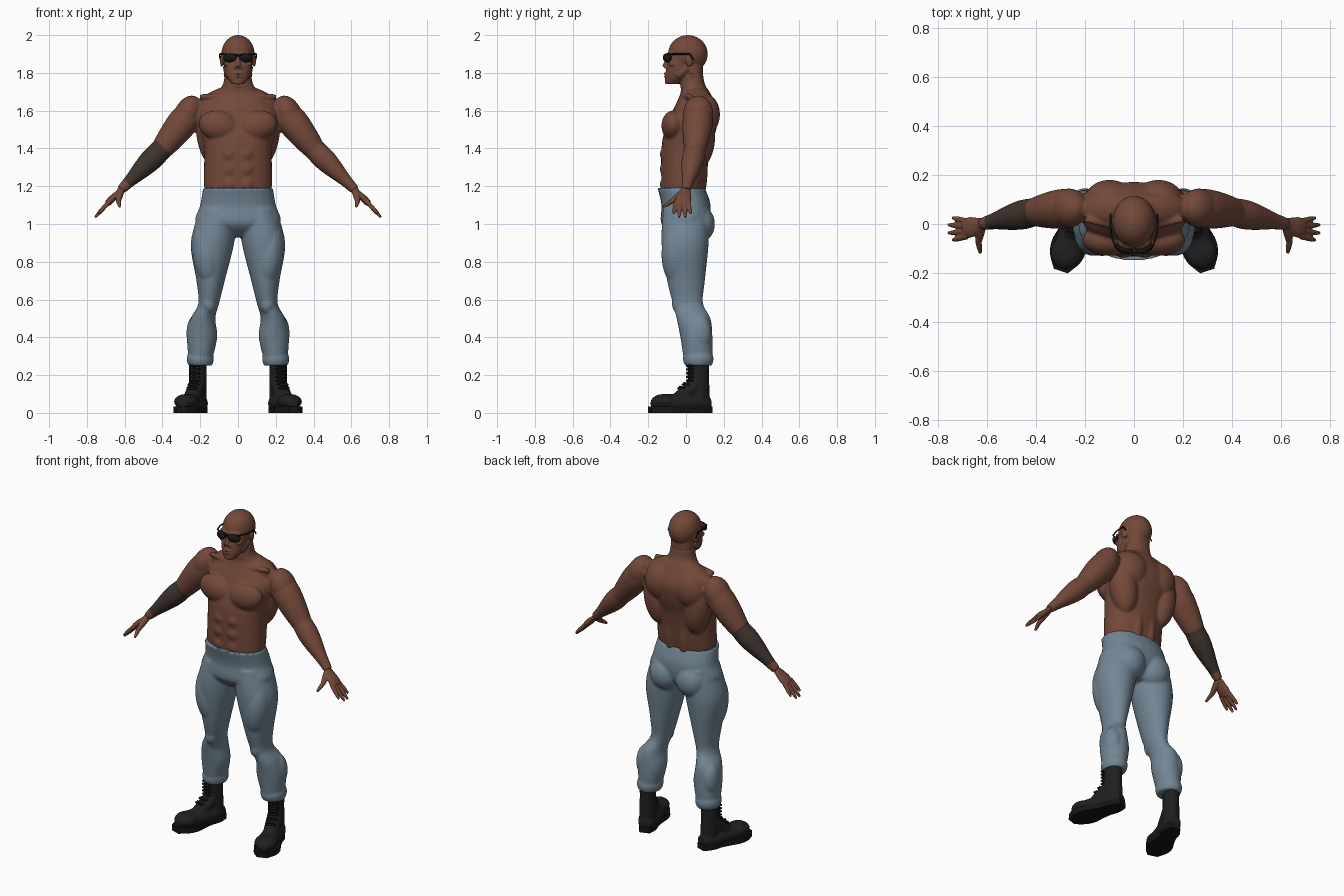
import bpy, bmesh
from math import sin, cos, tau, radians
from mathutils import Vector, Matrix, Euler

cube = bpy.data.objects.get("Cube")
if cube:
    bpy.data.objects.remove(cube, do_unlink=True)


def material(name, red, green, blue):
    mat = bpy.data.materials.new(name)
    mat.use_nodes = True
    colour = (red, green, blue, 1)
    mat.diffuse_color = colour
    shader = mat.node_tree.nodes["Principled BSDF"]
    shader.inputs["Base Color"].default_value = colour
    shader.inputs["Roughness"].default_value = 0.7
    return mat


SKIN = material("brown skin", .17, .066, .04)
INK = material("tattoo ink", .05, .034, .026)
DENIM = material("blue grey denim", .17, .24, .3)
LEATHER = material("black leather", .014, .014, .014)
RUBBER = material("black rubber", .008, .008, .008)
TONGUE = material("brown boot tongue", .15, .06, .03)
GLASS = material("dark glass", .009, .009, .01)
UP = Vector((0, 0, 1))
BACK = Vector((0, 1, 0))


def spline(rings, steps=5):
    """Smooth curve through the ring values."""
    last = len(rings) - 1
    curve = []
    for i in range(last):
        before, start, end, after = (Vector(rings[min(max(i + k, 0), last)]) for k in (-1, 0, 1, 2))
        leave, arrive = (end - before) / 2, (after - start) / 2
        for step in range(steps):
            t = step / steps
            bend = (end - start) * 3 - leave * 2 - arrive
            twist = (start - end) * 2 + leave + arrive
            curve.append(start + (leave + (bend + twist * t) * t) * t)
    return curve + [Vector(rings[last])]


def loft(bm, rings, axis, power=1, sides=28):
    """Skin over rings of (x, y, z, depth radius, width radius), square to the axis."""
    axis = axis.normalized()
    ref = UP if abs(axis.y) > .99 else BACK
    deep = (ref - axis * axis.dot(ref)).normalized()
    wide = axis.cross(deep)

    def shaped(k):
        return abs(k) ** power * (1 if k > 0 else -1)

    loops = []
    for ring in spline(rings):
        loop = []
        for i in range(sides):
            angle = tau * i / sides
            offset = deep * ring[3] * shaped(cos(angle)) + wide * ring[4] * shaped(sin(angle))
            loop.append(bm.verts.new(ring.xyz + offset))
        loops.append(loop)
    for low, high in zip(loops, loops[1:]):
        for i in range(sides):
            bm.faces.new((low[i - 1], low[i], high[i], high[i - 1]))
    bm.faces.new(loops[0][::-1])
    bm.faces.new(loops[-1])


def upright(bm, rings, power=.9):
    """Level sections given as (height, front, back, outer side[, inner side])."""
    sections = []
    for z, front, back, outer, *rest in rings:
        inner = rest[0] if rest else -outer
        sections.append(((outer + inner) / 2, (front + back) / 2, z, (back - front) / 2, (outer - inner) / 2))
    loft(bm, sections, UP, power)


def limb(bm, start, end, radii, deep=1, wide=1, power=1):
    """Straight limb whose radii are spaced evenly from start to end."""
    start, end = Vector(start), Vector(end)
    gaps = len(radii) - 1
    loft(bm, [(*start.lerp(end, i / gaps), r * deep, r * wide) for i, r in enumerate(radii)], end - start, power)


def bulge(bm, centre, radii, lean=0, turn=0):
    rotation = Euler((0, radians(lean), radians(turn))).to_matrix().to_4x4()
    matrix = Matrix.Translation(centre) @ rotation @ Matrix.Diagonal((*radii, 1))
    bmesh.ops.create_uvsphere(bm, u_segments=28, v_segments=18, radius=1, matrix=matrix)


def finish(bm, name, materials, voxel=0, smooth=0, mirror=True):
    """Mirror, fuse and soften the parts, then bake the result."""
    bmesh.ops.recalc_face_normals(bm, faces=bm.faces)
    mesh = bpy.data.meshes.new(name)
    bm.to_mesh(mesh)
    bm.free()
    part = bpy.data.objects.new(name, mesh)
    bpy.context.collection.objects.link(part)
    if mirror:
        part.modifiers.new("mirror", "MIRROR").use_mirror_merge = False
    if voxel:
        fuse = part.modifiers.new("fuse", "REMESH")
        fuse.mode = "VOXEL"
        fuse.voxel_size = voxel
        part.modifiers.new("soften", "SMOOTH").iterations = smooth
    evaluated = part.evaluated_get(bpy.context.evaluated_depsgraph_get())
    baked = bpy.data.meshes.new_from_object(evaluated)
    part.modifiers.clear()
    part.data = baked
    baked.materials.clear()
    for mat in materials:
        baked.materials.append(mat)
    baked.shade_smooth()
    if not voxel:
        baked.set_sharp_from_angle(angle=radians(40))
    return part


# Torso and arms
SHOULDER, ELBOW, WRIST = Vector((.22, .07, 1.63)), Vector((.4, .05, 1.4)), Vector((.62, 0, 1.18))
bm = bmesh.new()
upright(bm, [(1.14, -.12, .08, .16), (1.2, -.13, .1, .18), (1.4, -.13, .13, .18), (1.5, -.11, .16, .2),
             (1.6, -.07, .17, .21), (1.69, -.03, .13, .12), (1.74, -.03, .1, .08), (1.8, -.03, .09, .07)])
bulge(bm, (.1, -.066, 1.52), (.11, .064, .08), lean=-12)     # chest
bulge(bm, (.1, .06, 1.67), (.13, .065, .045), lean=22)       # trapezius
bulge(bm, (.14, .075, 1.47), (.08, .08, .17), lean=8)        # lats
bulge(bm, (.1, .1, 1.58), (.1, .08, .11))                    # shoulder blade
bulge(bm, (.045, .07, 1.29), (.04, .045, .17))               # lower back
bulge(bm, (.265, .065, 1.585), (.07, .08, .1), lean=-25)     # deltoid
for row in range(3):
    bulge(bm, (.043, -.108, 1.21 + row * .08), (.042, .03, .042))   # abdomen
limb(bm, (.06, .03, 1.8), (.02, -.02, 1.68), (.02, .012))    # neck tendon
limb(bm, (.02, -.02, 1.675), (.2, .02, 1.675), (.016, .014)) # collar bone
limb(bm, SHOULDER, ELBOW, (.06, .08, .075, .06))
limb(bm, ELBOW, WRIST, (.057, .06, .05, .035, .025))
body = finish(bm, "torso_and_arms", [SKIN, INK], voxel=.0065, smooth=8)

# Tattooed right forearm
forearm = WRIST - ELBOW
for face in body.data.polygons:
    place = face.center * Vector((1, 1, 1))
    if place.x < -ELBOW.x * .9:
        place.x = -place.x
        face.material_index = int(0 < (place - ELBOW).dot(forearm) / forearm.length_squared < .85)

# Hands
bm = bmesh.new()
limb(bm, WRIST, (.69, -.02, 1.11), (.026, .034, .042, .038), wide=.45)
for spread in (-1.5, -.5, .5, 1.5):
    knuckle = Vector((.68, -.02 + spread * .02, 1.12))
    reach = Vector((.08, spread * .014, -.088)) * (1 - spread ** 2 / 9)
    limb(bm, knuckle, knuckle + reach, (.013, .012, .011, .006))
limb(bm, WRIST, (.634, -.075, 1.12), (.02, .018, .013))
limb(bm, (.634, -.07, 1.125), (.626, -.12, 1.09), (.013, .011, .006))
finish(bm, "hands", [SKIN], voxel=.004, smooth=3)

# Head
bm = bmesh.new()
bulge(bm, (0, .01, 1.9), (.088, .105, .1))
upright(bm, [(1.74, -.11, -.04, .03), (1.78, -.11, .01, .06), (1.85, -.1, .04, .075), (1.94, -.08, .08, .075)])
upright(bm, [(1.72, -.03, .09, .07), (1.85, -.03, .09, .07)])
limb(bm, (.05, .01, 1.83), (.045, -.045, 1.785), (.03, .025))   # jaw
limb(bm, (0, -.093, 1.885), (0, -.113, 1.83), (.009, .014))     # nose
bulge(bm, (.013, -.102, 1.828), (.011, .012, .009))             # nostril
for lip in (1.796, 1.781):
    bulge(bm, (0, -.102, lip), (.026, .015, .007))
bulge(bm, (.034, -.084, 1.9), (.036, .016, .011), turn=20)      # brow
bulge(bm, (.05, -.066, 1.847), (.024, .026, .018), turn=25)     # cheek bone
bulge(bm, (.085, .018, 1.865), (.01, .02, .032), turn=15)       # ear
finish(bm, "head", [SKIN], voxel=.004, smooth=3)

# Sunglasses
bm = bmesh.new()
bulge(bm, (.043, -.1, 1.88), (.037, .02, .024), lean=6, turn=22)
frame = [(-.01, -.116, 1.89), (.01, -.116, 1.895), (.077, -.092, 1.9), (.094, -.04, 1.9), (.096, .02, 1.9),
         (.095, .04, 1.87)]
for start, end in zip(frame, frame[1:]):
    limb(bm, start, end, (.004, .004))
finish(bm, "sunglasses", [GLASS])

# Trousers
bm = bmesh.new()
upright(bm, [(.27, -.01, .14, .26, .14), (.4, -.03, .14, .27, .11), (.5, -.05, .13, .25, .12),
             (.58, -.07, .09, .21, .1), (.7, -.1, .1, .22, .07), (.9, -.13, .12, .25, .02),
             (1.08, -.12, .12, .2, 0)], power=1)
upright(bm, [(.93, -.06, .06, .06), (1, -.13, .12, .22), (1.1, -.13, .13, .2), (1.19, -.15, .1, .185)])
bulge(bm, (.09, .066, 1), (.095, .087, .1))                  # seat
bulge(bm, (.165, -.045, .84), (.075, .085, .17), lean=6)     # thigh
bulge(bm, (.155, -.035, .58), (.04, .04, .055))              # knee
bulge(bm, (.225, .075, .42), (.048, .06, .1))                # calf
limb(bm, (.2, .065, .25), (.2, .065, .32), (.07, .08, .08, .07), wide=.88)   # cuff
finish(bm, "trousers", [DENIM], voxel=.007, smooth=5)

# Boots, built toe forward and then turned outwards
STANCE = Matrix.Translation((.213, .07, 0)) @ Matrix.Rotation(radians(18), 4, "Z")
bm = bmesh.new()
limb(bm, (0, 0, .05), (0, 0, .28), (.055, .055, .053, .055), wide=.85)
limb(bm, (0, .06, .05), (0, -.265, .05), (.03, .045, .05, .05, .05, .045, .02), wide=1.2)
limb(bm, (0, -.12, .06), (0, 0, .16), (.045, .045))          # instep
bulge(bm, (0, -.195, .06), (.065, .07, .04))                 # toe cap
bm.transform(STANCE)
finish(bm, "boots", [LEATHER], voxel=.006, smooth=4)

# Soles, flattened into slabs
bm = bmesh.new()
limb(bm, (0, .065, .02), (0, -.275, .02), (.03, .05, .05, .06, .073, .065, .03), deep=.3, power=.6)
for vert in bm.verts:
    vert.co.z = 0 if vert.co.z < .02 else .035
bm.transform(STANCE)
finish(bm, "boot_soles", [RUBBER])

# Laces, following the front slope of the boot
bm = bmesh.new()
for row in range(7):
    z = .13 + row * .02
    y = -.06 - max(0, .17 - z) * 1.2
    limb(bm, (-.026, y, z), (.026, y, z), (.006, .006))
    for side in (-1, 1):
        limb(bm, (side * .03, y + .015, z), (0, y, z + .01), (.005, .005))
bm.transform(STANCE)
finish(bm, "boot_laces", [RUBBER])

# Tongue showing between the laces of the right boot
bm = bmesh.new()
limb(bm, (0, -.055, .16), (0, -.055, .25), (.02, .02), deep=.2)
bm.transform(Matrix.Diagonal((-1, 1, 1, 1)) @ STANCE)
finish(bm, "right_boot_tongue", [TONGUE], mirror=False)
